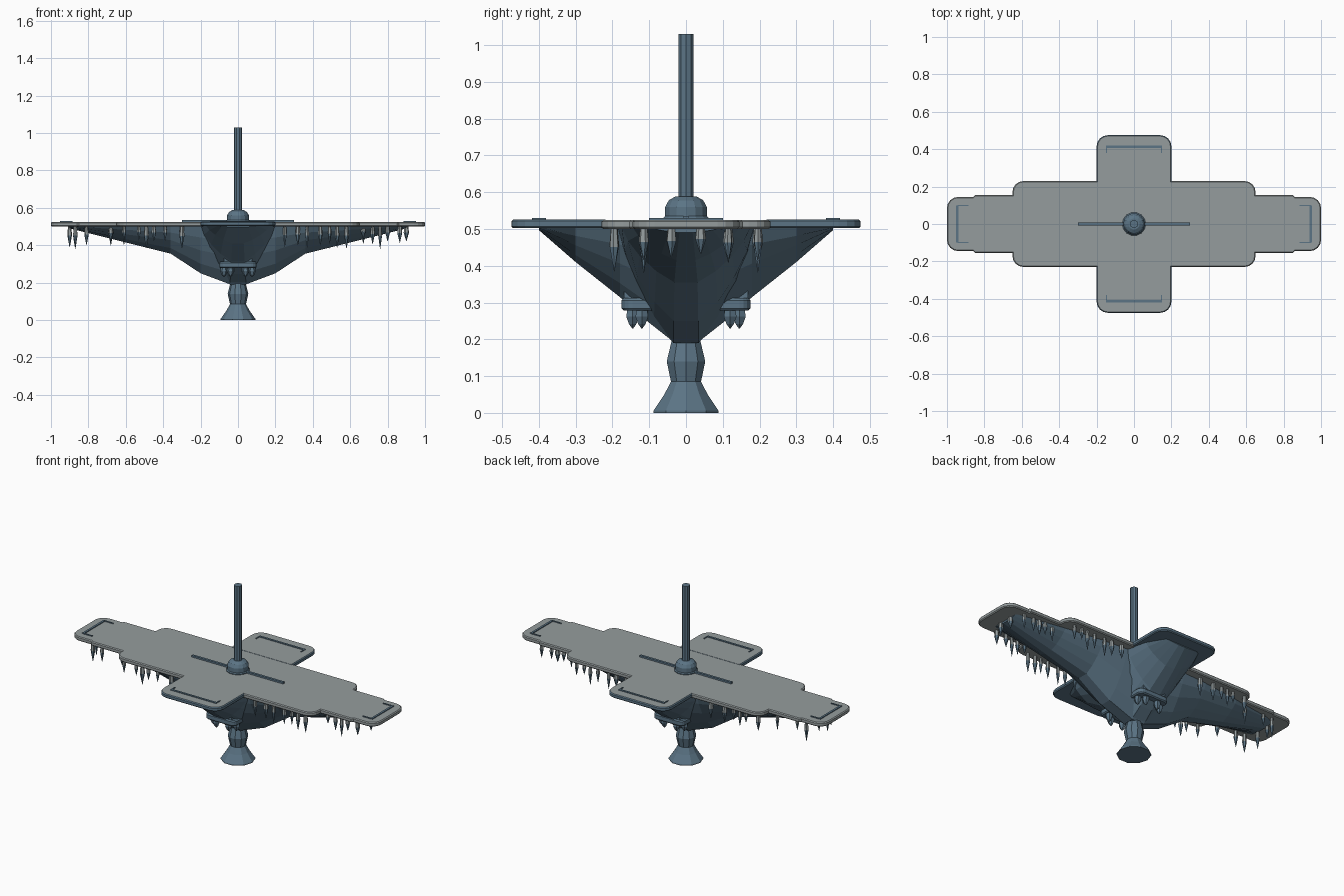
import bpy, bmesh, math, random
from mathutils import Vector

if "Cube" in bpy.data.objects:
    bpy.data.objects.remove(bpy.data.objects["Cube"])

random.seed(4)


def material(name, rgb):
    m = bpy.data.materials.new(name)
    m.diffuse_color = (*rgb, 1)
    m.use_nodes = True
    m.node_tree.nodes["Principled BSDF"].inputs["Base Color"].default_value = m.diffuse_color
    return m


BLUE = material("slate blue", (0.105, 0.175, 0.235))
GREY = material("stone grey", (0.30, 0.335, 0.34))


def finish(bm, name, *mats):
    bmesh.ops.recalc_face_normals(bm, faces=bm.faces[:])
    me = bpy.data.meshes.new(name)
    bm.to_mesh(me)
    bm.free()
    for m in mats:
        me.materials.append(m)
    ob = bpy.data.objects.new(name, me)
    bpy.context.collection.objects.link(ob)
    return ob


def plate(name, outline, z0, z1, radius, chamfer, *mats):
    """Extruded outline of (x, y, rounded) with a chamfered rim; last material on top."""
    bm = bmesh.new()
    vs = [bm.verts.new((x, y, z0)) for x, y, r in outline]
    bm.faces.new(vs)
    bmesh.ops.bevel(bm, geom=[v for v, p in zip(vs, outline) if p[2]], offset=radius,
                    segments=4, profile=0.5, affect='VERTICES')
    res = bmesh.ops.extrude_face_region(bm, geom=bm.faces[:])
    for v in res["geom"]:
        if isinstance(v, bmesh.types.BMVert):
            v.co.z = z1
    bmesh.ops.recalc_face_normals(bm, faces=bm.faces[:])
    rim = [e for e in bm.edges if abs(e.verts[0].co.z - e.verts[1].co.z) < 1e-5]
    bmesh.ops.bevel(bm, geom=rim, offset=chamfer, segments=1, affect='EDGES')
    for f in bm.faces:
        if f.normal.z > 0.9:
            f.material_index = len(mats) - 1
    return finish(bm, name, *mats)


def lathe(bm, profile, sides, cx=0, cy=0, turn=0.0):
    """Closed faceted solid of revolution from (radius, z) points."""
    rings = []
    for r, z in profile:
        rings.append([bm.verts.new((cx + r * math.cos(turn + 2 * math.pi * i / sides),
                                    cy + r * math.sin(turn + 2 * math.pi * i / sides), z))
                      for i in range(sides)])
    for a, b in zip(rings, rings[1:]):
        for i in range(sides):
            j = (i + 1) % sides
            bm.faces.new((a[i], a[j], b[j], b[i]))
    bm.faces.new(rings[0])
    bm.faces.new(rings[-1])


def box(bm, x0, x1, y0, y1, z0, z1):
    vs = bmesh.ops.create_cube(bm, size=1)["verts"]
    for v in vs:
        v.co = Vector((x1 if v.co.x > 0 else x0, y1 if v.co.y > 0 else y0,
                       z1 if v.co.z > 0 else z0))


# Main deck: stepped outline, only the outer corners are rounded
quarter = [(1.0, 0.0, 0), (1.0, 0.145, 1), (0.86, 0.145, 0), (0.85, 0.155, 0),
           (0.65, 0.155, 0), (0.65, 0.23, 1)]
right = [(x, -y, r) for x, y, r in reversed(quarter[1:])] + quarter[1:]
deck = right + [(-x, -y, r) for x, y, r in right]
plate("main_deck", deck, 0.50, 0.525, 0.06, 0.005, GREY)

# Side decks, front and back
for s, label in ((-1, "front"), (1, "back")):
    pts = [(-0.2, s * 0.215, 0), (0.2, s * 0.215, 0), (0.2, s * 0.475, 1), (-0.2, s * 0.475, 1)]
    plate(label + "_deck", pts, 0.502, 0.526, 0.06, 0.005, BLUE, GREY)

# Hull: two crossing lofts under the deck, stations of (distance, half width, keel height)
SECTION = [(1, 0), (0.9, 0.25), (0.72, 0.52), (0.46, 0.8), (0.18, 1)]
SECTION += [(-w, d) for w, d in reversed(SECTION)]


def hull(name, stations, along_y):
    full = [(-d, w, k) for d, w, k in reversed(stations)] + stations
    bm = bmesh.new()
    rings = []
    for d, w, keel in full:
        ring = []
        for sw, sd in SECTION:
            z = 0.505 + (keel - 0.505) * sd
            ring.append(bm.verts.new((sw * w, d, z) if along_y else (d, sw * w, z)))
        rings.append(ring)
    n = len(SECTION)
    for a, b in zip(rings, rings[1:]):
        for i in range(n):
            j = (i + 1) % n
            bm.faces.new((a[i], a[j], b[j], b[i]))
    bm.faces.new(rings[0])
    bm.faces.new(rings[-1])
    finish(bm, name, BLUE)


hull("long_hull", [(0.04, 0.19, 0.19), (0.2, 0.185, 0.25), (0.36, 0.175, 0.355),
                   (0.6, 0.145, 0.415), (0.9, 0.10, 0.49)], False)
hull("cross_hull", [(0.03, 0.24, 0.19), (0.10, 0.22, 0.245), (0.18, 0.20, 0.315),
                    (0.30, 0.17, 0.41), (0.40, 0.12, 0.497)], True)

# Balconies low on the hull with stubby pendants
for s, label in ((-1, "front"), (1, "back")):
    pts = [(-0.10, s * 0.06, 0), (0.10, s * 0.06, 0), (0.10, s * 0.175, 1), (-0.10, s * 0.175, 1)]
    plate(label + "_balcony", pts, 0.278, 0.312, 0.03, 0.006, BLUE)
    bm = bmesh.new()
    box(bm, -0.075, 0.075, s * 0.168 if s < 0 else 0.06, -0.06 if s < 0 else 0.168, 0.31, 0.34)
    finish(bm, label + "_balcony_step", BLUE)
    bm = bmesh.new()
    for x, y in ((-0.075, 0.12), (-0.04, 0.145), (0.04, 0.145), (0.075, 0.12)):
        lathe(bm, [(0.016, 0.285), (0.02, 0.262), (0.012, 0.242), (0.002, 0.23)], 6, x, s * y)
    finish(bm, label + "_balcony_pendants", BLUE)

# Pedestal, mast collar and mast
bm = bmesh.new()
lathe(bm, [(0.093, 0.0), (0.093, 0.006), (0.062, 0.05), (0.043, 0.085), (0.055, 0.14),
           (0.040, 0.20), (0.035, 0.24)], 10)
finish(bm, "pedestal", BLUE)
bm = bmesh.new()
lathe(bm, [(0.063, 0.52), (0.063, 0.53), (0.058, 0.535), (0.058, 0.56), (0.048, 0.578),
           (0.03, 0.588), (0.022, 0.588)], 14)
finish(bm, "mast_collar", BLUE)
bm = bmesh.new()
lathe(bm, [(0.022, 0.52), (0.022, 1.03)], 10)
finish(bm, "mast", BLUE)

# Deck ridge and the bracket rails near each deck end
bm = bmesh.new()
box(bm, -0.3, 0.3, -0.007, 0.007, 0.52, 0.535)
finish(bm, "deck_ridge", BLUE)
bm = bmesh.new()
T, Z0, Z1 = 0.006, 0.52, 0.53
for s in (-1, 1):
    box(bm, s * 0.945 - T, s * 0.945 + T, -0.1, 0.1, Z0, Z1)
    box(bm, -0.15, 0.15, s * 0.413 - T, s * 0.413 + T, Z0, Z1)
    for t in (-1, 1):
        xs, ys = sorted((s * 0.885, s * 0.945)), sorted((s * 0.38, s * 0.413))
        box(bm, *xs, t * 0.098 - T / 2, t * 0.098 + T / 2, Z0, Z1)
        box(bm, t * 0.147 - T / 2, t * 0.147 + T / 2, *ys, Z0, Z1)
finish(bm, "deck_rails", BLUE)

# Icicles hanging below the deck edges
bm = bmesh.new()
drops = []
for s in (-1, 1):
    for x in (-0.61, -0.53, -0.49, -0.45, -0.39, -0.3, 0.25, 0.32, 0.37, 0.44, 0.49, 0.53, 0.58):
        drops.append((x, s * 0.195))
    for x in (-0.87, -0.81, -0.68, 0.67, 0.72, 0.76, 0.80, 0.865):
        drops.append((x, s * 0.115))
drops += [(s * 0.9, y) for s in (-1, 1) for y in (-0.04, 0.04)]
for x, y in drops:
    length = random.uniform(0.07, 0.125)
    r = random.uniform(0.010, 0.015)
    lathe(bm, [(r * 0.7, 0.505), (r, 0.505 - length * 0.45), (r * 0.5, 0.505 - length * 0.75),
               (0.001, 0.505 - length)], 6, x, y, random.uniform(0, 1))
for f in bm.faces:
    if f.calc_center_median().z > 0.47:
        f.material_index = 1
finish(bm, "icicles", BLUE, GREY)
